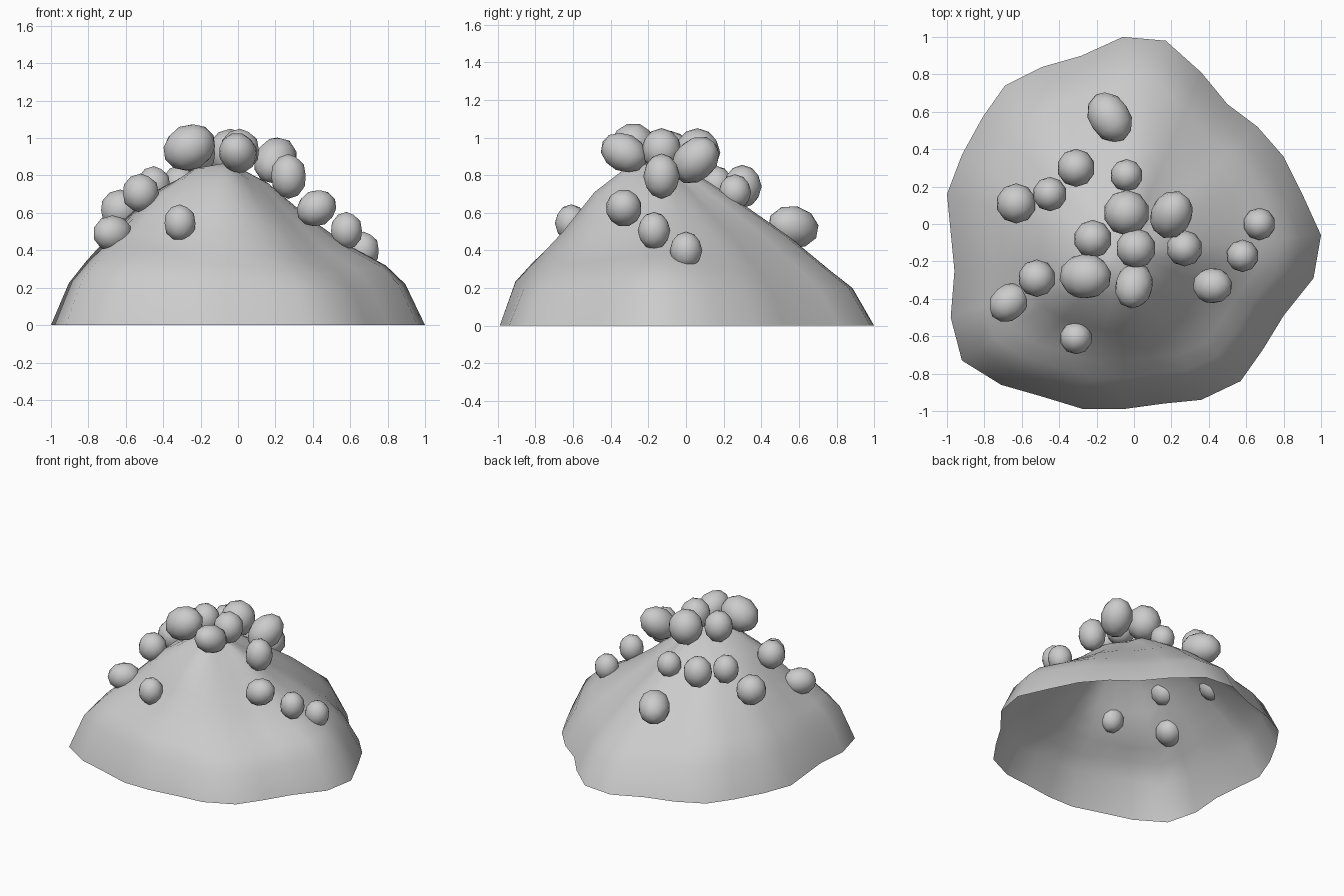
import bpy, bmesh, math
from mathutils import Vector

if "Cube" in bpy.data.objects:
    bpy.data.objects.remove(bpy.data.objects["Cube"])

PEAK = Vector((-0.05, -0.15))

# Ground outline of the mound, anticlockwise
OUTLINE = [(1.0, -.06), (.9, .16), (.8, .36), (.66, .52), (.5, .64), (.36, .81), (.17, .98),
           (-.06, 1.0), (-.28, .9), (-.49, .84), (-.69, .74), (-.81, .57), (-.92, .37),
           (-1.0, .16), (-.96, -.25), (-.98, -.5), (-.92, -.73), (-.71, -.86), (-.5, -.92),
           (-.27, -.99), (-.06, -.99), (.16, -.96), (.36, -.94), (.57, -.84), (.69, -.67),
           (.8, -.49), (.96, -.29)]

# Slope profiles every 45 degrees from +x: heights at the stations below
STATIONS = [0, .2, .4, .6, .8, .9, 1]
SLOPES = [[.87, .76, .58, .43, .32, .22, 0],
          [.87, .75, .60, .46, .29, .18, 0],
          [.87, .79, .64, .48, .29, .20, 0],
          [.87, .81, .71, .54, .35, .23, 0],
          [.87, .83, .73, .56, .34, .22, 0],
          [.87, .84, .69, .47, .35, .25, 0],
          [.87, .84, .71, .50, .32, .23, 0],
          [.87, .77, .58, .39, .27, .18, 0]]


def along(profile, s):
    for i in range(len(STATIONS) - 1):
        a, b = STATIONS[i], STATIONS[i + 1]
        if s <= b:
            return profile[i] + (profile[i + 1] - profile[i]) * (s - a) / (b - a)
    return 0


def height(direction, s):
    turn = (math.atan2(direction.y, direction.x) / (math.pi / 4)) % 8
    k = int(turn) % 8
    f = turn - int(turn)
    f = f * f * (3 - 2 * f)
    return along(SLOPES[k], s) * (1 - f) + along(SLOPES[(k + 1) % 8], s) * f


def finish(bm, name, angle):
    bmesh.ops.recalc_face_normals(bm, faces=bm.faces)
    mesh = bpy.data.meshes.new(name)
    bm.to_mesh(mesh)
    bm.free()
    ob = bpy.data.objects.new(name, mesh)
    bpy.context.collection.objects.link(ob)
    bpy.ops.object.select_all(action='DESELECT')
    ob.select_set(True)
    bpy.context.view_layer.objects.active = ob
    bpy.ops.object.shade_smooth_by_angle(angle=math.radians(angle))
    return ob


# Mound: open shell of rings from peak to ground
bm = bmesh.new()
top = bm.verts.new((PEAK.x, PEAK.y, .87))
rings = []
for s in (.1, .2, .3, .4, .5, .6, .7, .8, .9, 1):
    ring = []
    for p in OUTLINE:
        d = Vector(p) - PEAK
        q = PEAK + d * s
        ring.append(bm.verts.new((q.x, q.y, height(d, s))))
    rings.append(ring)
n = len(OUTLINE)
for i in range(n):
    j = (i + 1) % n
    bm.faces.new((top, rings[0][i], rings[0][j]))
    for a, b in zip(rings, rings[1:]):
        bm.faces.new((a[i], b[i], b[j], a[j]))
finish(bm, "mound", 60)

# Eggs: centre, radius, half length
UPRIGHT = [(-.31, .30, .74, .10, .115), (-.04, .26, .71, .085, .095), (-.45, .16, .745, .09, .105),
           (-.63, .11, .615, .105, .11), (-.04, .06, .92, .12, .13), (.67, 0, .40, .085, .10),
           (-.22, -.08, .92, .10, .115), (.01, -.13, .935, .105, .115), (.27, -.13, .795, .095, .12),
           (.58, -.17, .505, .085, .10), (-.52, -.29, .705, .098, .105), (-.31, -.61, .545, .085, .10)]
# Leaning eggs: the same, then the long axis
LEANING = [(-.13, .57, .525, .11, .145, (-.5, .8, -.2)), (.20, .05, .88, .11, .145, (.4, .8, .75)),
           (.42, -.33, .625, .095, .11, (1, 0, .5)), (0, -.33, .92, .10, .13, (-.2, -.8, .4)),
           (-.26, -.28, .95, .12, .145, (1, 0, .5)), (-.67, -.42, .49, .095, .115, (.7, .6, 0))]

for k, (x, y, z, r, h, axis) in enumerate([e + ((0, 0, 1),) for e in UPRIGHT] + LEANING):
    bm = bmesh.new()
    bmesh.ops.create_icosphere(bm, subdivisions=2, radius=1)
    for v in bm.verts:
        v.co = (v.co.x * r * 1.02, v.co.y * r * 1.02, v.co.z * h)
    egg = finish(bm, f"egg_{k + 1}", 60)
    egg.location = (x, y, z)
    egg.rotation_euler = Vector(axis).to_track_quat('Z', 'Y').to_euler()
